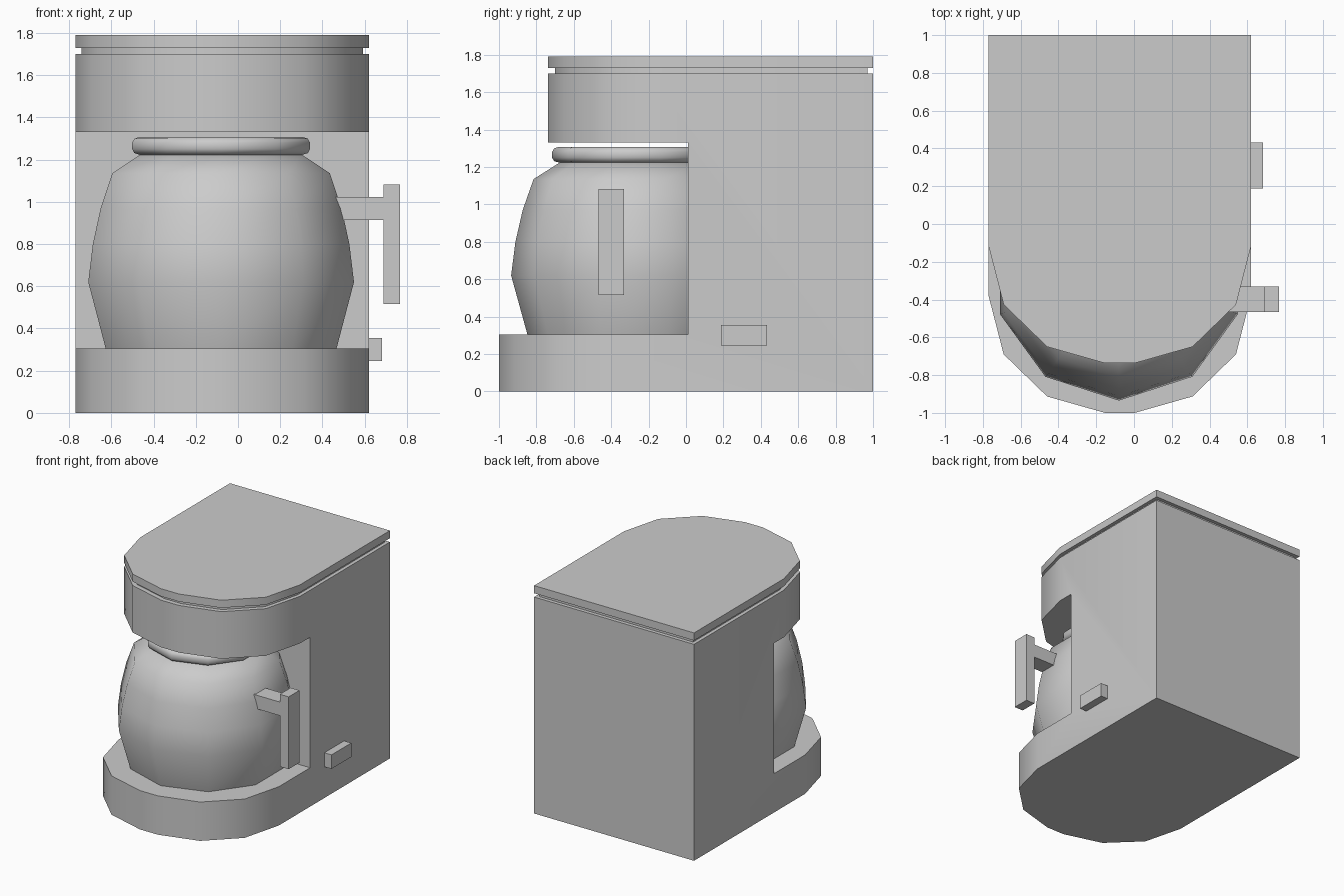
import bpy, bmesh, math

if "Cube" in bpy.data.objects:
    bpy.data.objects.remove(bpy.data.objects["Cube"])

CX = -0.075                      # centre line of the machine
HALF = 0.695                     # half width of the machine


def finish(name, bm, angle=None):
    bmesh.ops.recalc_face_normals(bm, faces=bm.faces[:])
    me = bpy.data.meshes.new(name)
    bm.to_mesh(me)
    bm.free()
    ob = bpy.data.objects.new(name, me)
    bpy.context.collection.objects.link(ob)
    if angle:
        bpy.ops.object.select_all(action='DESELECT')
        ob.select_set(True)
        bpy.context.view_layer.objects.active = ob
        bpy.ops.object.shade_smooth_by_angle(angle=math.radians(angle))
    return ob


def loft(name, rings, angle=None):
    """Skin a list of closed point rings and cap both ends."""
    bm = bmesh.new()
    vs = [[bm.verts.new(p) for p in r] for r in rings]
    n = len(vs[0])
    for a, b in zip(vs, vs[1:]):
        for i in range(n):
            j = (i + 1) % n
            bm.faces.new((a[i], a[j], b[j], b[i]))
    bm.faces.new(vs[0])
    bm.faces.new(vs[-1])
    return finish(name, bm, angle)


def box(name, x0, x1, y0, y1, z0, z1):
    rect = [(x0, y0), (x1, y0), (x1, y1), (x0, y1)]
    return loft(name, [[(x, y, z) for x, y in rect] for z in (z0, z1)])


# rounded front outline, left to right; y is measured from its foremost point
right_half = [(0.078, 0), (0.385, 0.087), (0.615, 0.31), (HALF, 0.62)]
curve = [(-x, y) for x, y in reversed(right_half)] + right_half


def front(y0):
    return [(CX + x, y0 + y) for x, y in curve]


# C-shaped body: base, rear column and overhanging head in one shell
bm = bmesh.new()
add = lambda pts, z: [bm.verts.new((x, y, z)) for x, y in pts]
XL, XR = CX - HALF, CX + HALF
Z = (0, 0.305, 1.33, 1.70)
b0, b1 = add(front(-1), Z[0]), add(front(-1), Z[1])
h0, h1 = add(front(-0.737), Z[2]), add(front(-0.737), Z[3])
w1, w2 = (add([(XL, 0.01), (XR, 0.01)], z) for z in Z[1:3])
k0, k3 = (add([(XL, 1), (XR, 1)], z) for z in (Z[0], Z[3]))
for lo, hi in ((b0, b1), (h0, h1)):
    for i in range(len(curve) - 1):
        bm.faces.new((lo[i], lo[i + 1], hi[i + 1], hi[i]))
for edge, back in ((b0, k0), (b1, w1), (h0, w2), (h1, k3)):
    bm.faces.new(edge + back[::-1])
for s in (0, -1):
    bm.faces.new((k0[s], b0[s], b1[s], w1[s], w2[s], h0[s], h1[s], k3[s]))
bm.faces.new((w1[0], w1[1], w2[1], w2[0]))
bm.faces.new((k0[0], k0[1], k3[1], k3[0]))
finish("machine_body", bm, 35)

# lid with a recessed seam below it
outline = front(-0.737) + [(XR, 1), (XL, 1)]
inset = [(CX + (x - CX) * 0.96, 0.135 + (y - 0.1315) * 0.963) for x, y in outline]
loft("lid_seam", [[(x, y, z) for x, y in inset] for z in (1.70, 1.73)], 35)
loft("lid", [[(x, y, z) for x, y in outline] for z in (1.73, 1.79)], 35)


# ten-sided jug and its rim
def lathe(name, profile, angle, n=10):
    rings = []
    for r, z in profile:
        rings.append([(-0.08 + r * math.sin(2 * math.pi * i / n),
                       -0.273 - r * math.cos(2 * math.pi * i / n), z)
                      for i in range(n)])
    return loft(name, rings, angle)


lathe("jug", [(0.575, 0.305), (0.662, 0.62), (0.639, 0.80), (0.60, 0.97),
              (0.542, 1.135), (0.40, 1.225)], 50)
lathe("jug_rim", [(0.405, 1.223), (0.432, 1.231), (0.443, 1.25),
                  (0.443, 1.28), (0.432, 1.299), (0.405, 1.308)], 60)

# jug handle: arm and grip from one side profile
grip = [(0.44, 0.915), (0.69, 0.915), (0.69, 0.515), (0.767, 0.515),
        (0.767, 1.083), (0.69, 1.083), (0.69, 1.022), (0.44, 1.022)]
loft("jug_handle", [[(x, y, z) for x, z in grip] for y in (-0.467, -0.332)])

# power switch on the right side
box("power_switch", XR, 0.682, 0.187, 0.432, 0.245, 0.355)
